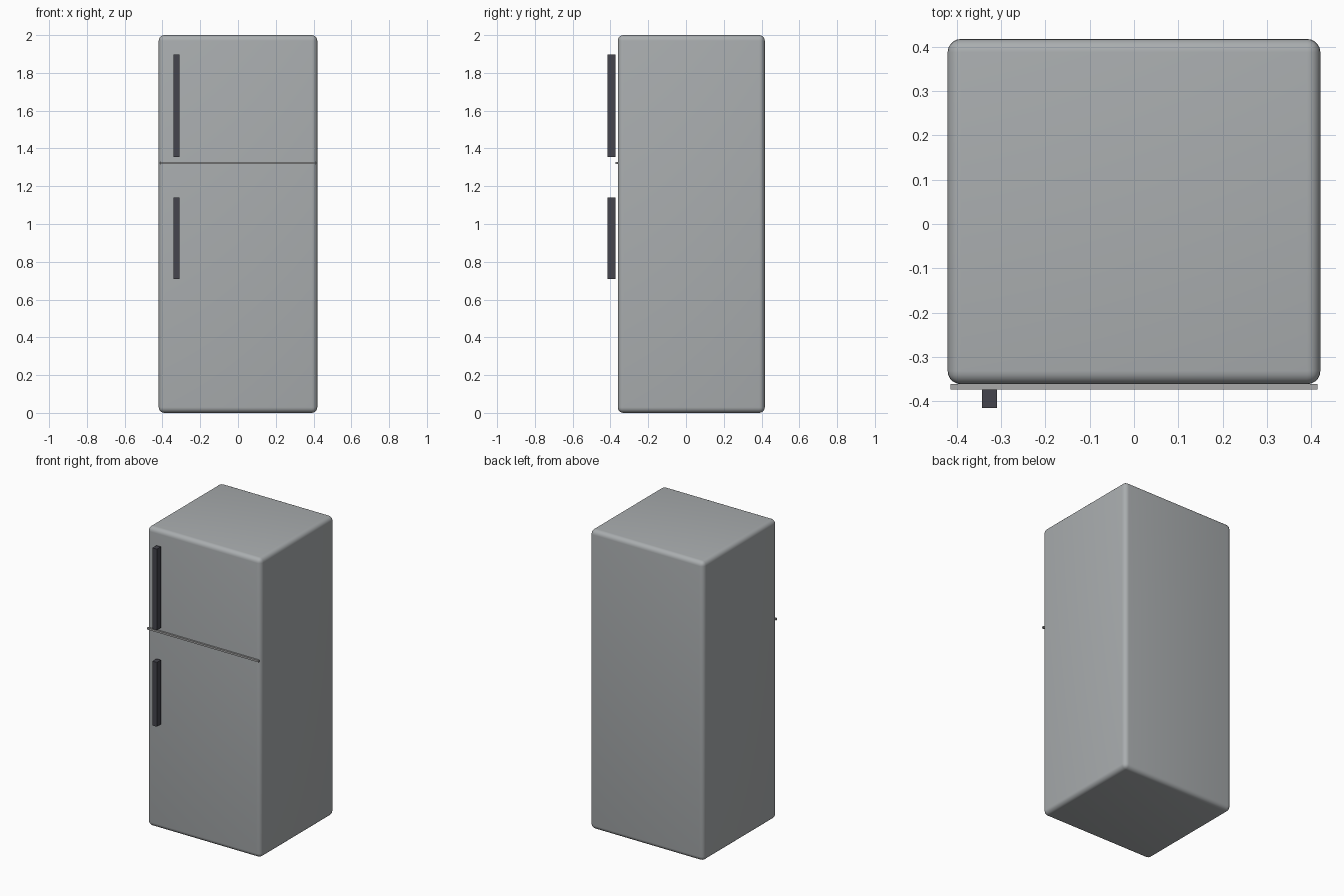
import bpy

if "Cube" in bpy.data.objects:
    bpy.data.objects.remove(bpy.data.objects["Cube"])


def material(name, color):
    m = bpy.data.materials.new(name)
    m.diffuse_color = (*color, 1)
    m.use_nodes = True
    m.node_tree.nodes["Principled BSDF"].inputs["Base Color"].default_value = m.diffuse_color
    return m


def box(name, lo, hi, mat, bevel=0, segments=1):
    """Axis-aligned box between two corners, optionally rounded."""
    centre = [(a + b) / 2 for a, b in zip(lo, hi)]
    bpy.ops.mesh.primitive_cube_add(size=1, location=centre)
    ob = bpy.context.object
    ob.name = name
    ob.scale = [b - a for a, b in zip(lo, hi)]
    bpy.ops.object.transform_apply(location=False, rotation=False, scale=True)
    ob.data.materials.append(mat)
    if bevel:
        mod = ob.modifiers.new("rounded_edges", "BEVEL")
        mod.width = bevel
        mod.segments = segments
        bpy.ops.object.modifier_apply(modifier=mod.name)
        bpy.ops.object.shade_smooth_by_angle()
    return ob


steel = material("brushed_steel", (0.40, 0.42, 0.43))
trim = material("trim_grey", (0.40, 0.40, 0.40))
dark = material("dark_handle", (0.06, 0.06, 0.075))

# Cabinet with rounded edges
box("cabinet", (-0.42, -0.361, 0), (0.42, 0.417, 2), steel, 0.03, 5)

# Strip between the freezer and fridge doors
box("door_divider", (-0.413, -0.373, 1.317), (0.413, -0.361, 1.329), trim)

# Upright door handles
for name, z0, z1 in (("freezer_handle", 1.355, 1.897), ("fridge_handle", 0.71, 1.14)):
    box(name, (-0.342, -0.415, z0), (-0.309, -0.373, z1), dark)
